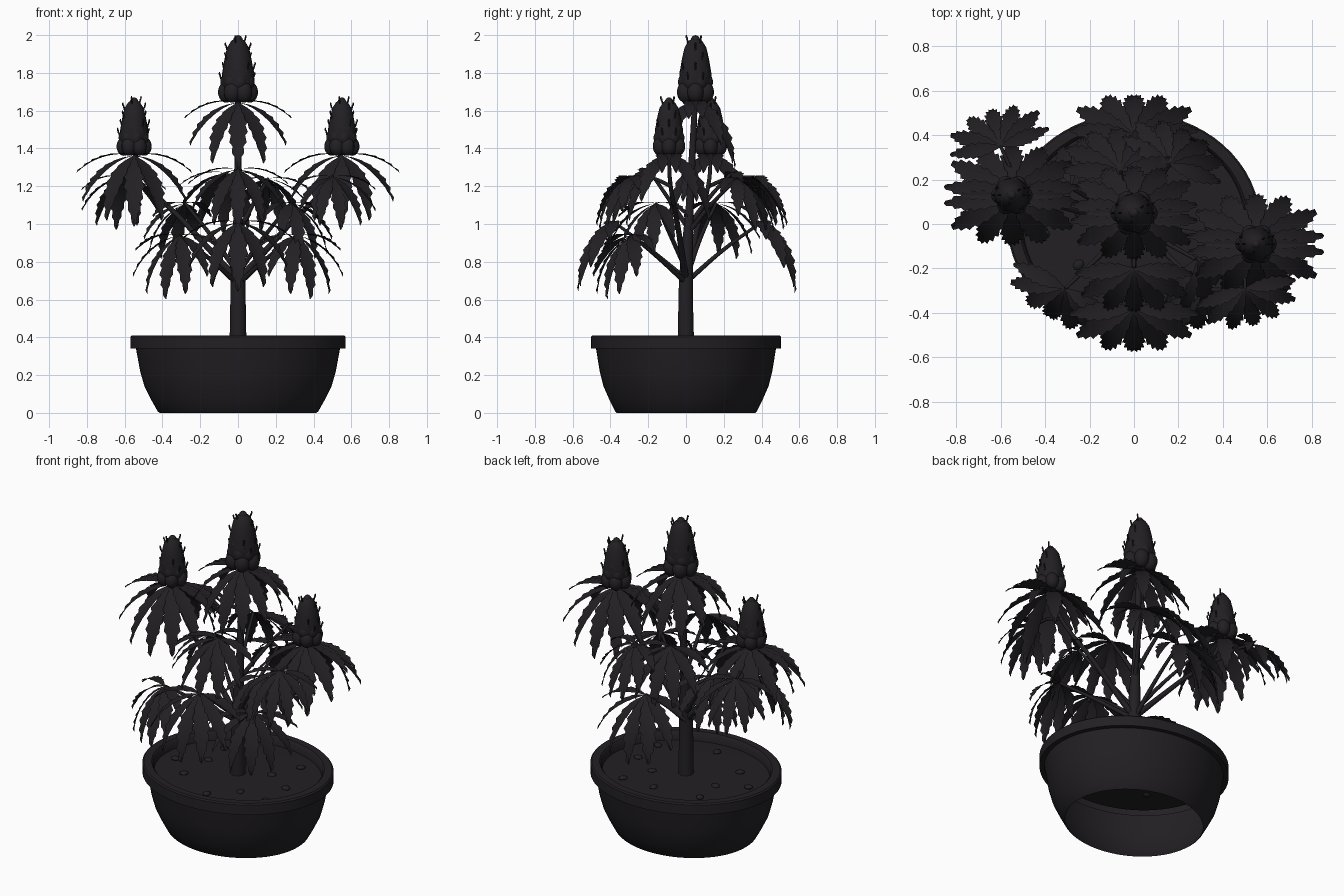
import bpy, bmesh, math
from math import sin, cos, pi, radians
from mathutils import Vector, Matrix

if "Cube" in bpy.data.objects:
    bpy.data.objects.remove(bpy.data.objects["Cube"])

mat = bpy.data.materials.new("charcoal")
mat.diffuse_color = (0.016, 0.014, 0.017, 1)
mat.use_nodes = True
mat.node_tree.nodes["Principled BSDF"].inputs["Base Color"].default_value = mat.diffuse_color


def finish(name, bm, angle=40):
    me = bpy.data.meshes.new(name)
    bm.to_mesh(me)
    bm.free()
    ob = bpy.data.objects.new(name, me)
    bpy.context.collection.objects.link(ob)
    me.materials.append(mat)
    bpy.ops.object.select_all(action='DESELECT')
    ob.select_set(True)
    bpy.context.view_layer.objects.active = ob
    bpy.ops.object.shade_smooth_by_angle(angle=radians(angle))
    return ob


def lathe(bm, profile, origin=(0, 0, 0), n=64, sy=1.0):
    o = Vector(origin)
    rings = [[bm.verts.new(o + Vector((r * cos(2*pi*i/n), r * sy * sin(2*pi*i/n), z)))
              for i in range(n)] for r, z in profile]
    for a, b in zip(rings, rings[1:]):
        for i in range(n):
            j = (i + 1) % n
            bm.faces.new((a[i], a[j], b[j], b[i]))
    return rings


def blob(bm, pos, scale, rot=0.0, seg=12):
    m = Matrix.Translation(pos) @ Matrix.Rotation(rot, 4, 'Z') @ Matrix.Diagonal((*scale, 1))
    bmesh.ops.create_uvsphere(bm, u_segments=seg, v_segments=seg * 2 // 3, radius=1, matrix=m)


def tube(name, pts, radii):
    cu = bpy.data.curves.new(name, 'CURVE')
    cu.dimensions = '3D'
    cu.bevel_depth = 1
    cu.bevel_resolution = 3
    cu.resolution_u = 6
    cu.use_fill_caps = True
    sp = cu.splines.new('BEZIER')
    sp.bezier_points.add(len(pts) - 1)
    for bp, p, r in zip(sp.bezier_points, pts, radii):
        bp.co, bp.radius = p, r
        bp.handle_left_type = bp.handle_right_type = 'AUTO'
    cu.materials.append(mat)
    ob = bpy.data.objects.new(name, cu)
    bpy.context.collection.objects.link(ob)


# oval pot, open underneath, with a stepped rim
SY = 0.882
bm = bmesh.new()
lathe(bm, [(.415, 0), (.425, .008), (.46, .07), (.495, .14), (.518, .22), (.54, .34), (.57, .34),
           (.57, .402), (.562, .41), (.515, .41), (.505, .40), (.50, .355)], sy=SY)
finish("pot", bm)

# soil disc
bm = bmesh.new()
rings = lathe(bm, [(.505, .355), (.30, .36), (.05, .362)], sy=SY)
bm.faces.new(rings[-1])
finish("soil", bm)

# pebbles on the soil
bm = bmesh.new()
for i in range(11):
    a, r = .52 + i * 2.4, .14 + .29 * math.sqrt((i + .5) / 11)
    blob(bm, (r * cos(a), r * SY * sin(a), .362), (.027, .022, .014), a, 9)
finish("pebbles", bm)

# main stem
tube("stem", [(0, 0, .34), (0, 0, .70), (0, .02, 1.1), (0, .05, 1.70)], [.045, .039, .022, .015])


# serrated leaflet, folded along its midrib and curving down
def leaflet(bm, m, length, width, teeth=7):
    n = teeth * 2
    rows, x, z, pitch = [], 0, 0, .25
    for k in range(n + 1):
        t = k / n
        w = width * (sin(pi * min(1, t ** .9)) if 0 < t < 1 else .0) + .003
        x_edge = x
        if k % 2 == 0:
            w *= .76
        else:
            x_edge += length * .03
        rows.append([bm.verts.new(m @ Vector(p)) for p in
                     ((x_edge, -w, z + w * .15), (x, 0, z), (x_edge, w, z + w * .15))])
        x += length / n * cos(pitch)
        z += length / n * sin(pitch)
        pitch -= .95 / n
    for a, b in zip(rows, rows[1:]):
        for i in (0, 1):
            bm.faces.new((a[i], a[i + 1], b[i + 1], b[i]))


# hand-shaped leaf: seven leaflets, each facing up and arching down
def fan_leaf(bm, pos, az, droop, length):
    base = (Matrix.Rotation(radians(az), 4, 'Z') @ Matrix.Rotation(radians(droop), 4, 'Y'))
    for ang, s in ((0, 1), (25, .98), (-25, .98), (52, .9), (-52, .9), (82, .74), (-82, .74)):
        d = base @ Vector((cos(radians(ang)), sin(radians(ang)), 0))
        side = Vector((0, 0, 1)).cross(d).normalized()
        m = Matrix((d, side, d.cross(side))).transposed().to_4x4()
        leaflet(bm, Matrix.Translation(pos) @ m, length * s, length * .118 * (.4 + .6 * s))


# flower head: core, plump bracts around the base, smaller ones above, a few hairs
def flower(name, pos, s, h):
    o = Vector(pos)
    core = ((.02, 0), (.07, .03), (.088, .10), (.084, .15), (.072, .22), (.058, .28), (.036, .315), (.015, .33))
    bm = bmesh.new()
    lathe(bm, [(r * s, z / .345 * h) for r, z in core], o, 20)
    for row, (f, rad, size, n) in enumerate(((.15, .062, .045, 6), (.30, .056, .038, 7), (.45, .058, .027, 7),
                                             (.60, .050, .024, 6), (.74, .040, .021, 6), (.85, .026, .018, 5))):
        for i in range(n):
            a = 2 * pi * (i + .5 * (row % 2)) / n
            d = Vector((cos(a), sin(a), 0))
            blob(bm, o + d * rad * s + Vector((0, 0, f * h)), (size * s, size * s, size * 1.25 * s), a, 14)
            if row and i % 3 == 0:
                p = o + d * (rad + size * .9) * s + Vector((0, 0, f * h + .02))
                for k in range(3):
                    blob(bm, p + d * .004 * k + Vector((0, 0, .012 * k)), (.005, .005, .010), 0, 6)
    blob(bm, o + Vector((0, 0, .92 * h)), (.025 * s, .025 * s, .08 * h), 0, 12)
    finish(name, bm)


tops = [("centre", (0, .05, 1.645), 1.0, .355),
        ("left", (-.55, .13, 1.365), .88, .305),
        ("right", (.55, -.09, 1.365), .88, .305)]
for side, p, s, h in tops:
    flower("flower_" + side, p, s, h)
    bm = bmesh.new()
    L = .42 if side == "centre" else .45
    fan_leaf(bm, Vector(p) + Vector((0, -.01, 0)), -90, 50, L)
    fan_leaf(bm, Vector(p) + Vector((0, .01, 0)), 90, 50, L)
    finish("crown_leaves_" + side, bm, 30)
    if side != "centre":
        x, y, z = p
        tube("branch_" + side, [(0, 0, .70), (x * .5, y * .5, 1.0), (x * .9, y * .95, 1.24), (x, y, z + .03)],
             [.019, .014, .011, .010])

# side leaves: start height on stem, position, heading, droop, length
leaves = [
    (.70, (0, -.38, 1.01), -90, 52, .43), (.70, (0, .40, 1.01), 90, 54, .43),
    (.98, (0, -.20, 1.29), -90, 48, .39), (.98, (-.06, .24, 1.27), 95, 48, .39),
    (.95, (.16, .27, 1.24), 65, 50, .36),
    (.68, (-.31, -.29, .94), -120, 56, .38), (.68, (.31, -.29, .94), -60, 56, .38),
    (.74, (-.28, .16, 1.11), 140, 50, .35), (.74, (.28, -.16, 1.11), -40, 50, .35),
]
bm = bmesh.new()
for i, (z0, p, az, dr, L) in enumerate(leaves):
    fan_leaf(bm, p, az, dr, L)
    mid = Vector((p[0] * .5, p[1] * .5, (z0 + p[2]) / 2 + .01))
    tube(f"leaf_stalk_{i + 1}", [(0, .01, z0), mid, p], [.014, .011, .008])

# outer leaves hanging beside the two side flowers
for i, (a, p, az) in enumerate((((-.50, .12, 1.2), (-.60, .35, 1.25), 105),
                                ((.50, -.08, 1.2), (.50, -.29, 1.25), -75))):
    fan_leaf(bm, p, az, 48, .34)
    tube(f"outer_stalk_{i + 1}", [a, (Vector(a) + Vector(p)) / 2 + Vector((0, 0, .02)), p], [.011, .009, .008])
finish("fan_leaves", bm, 30)
